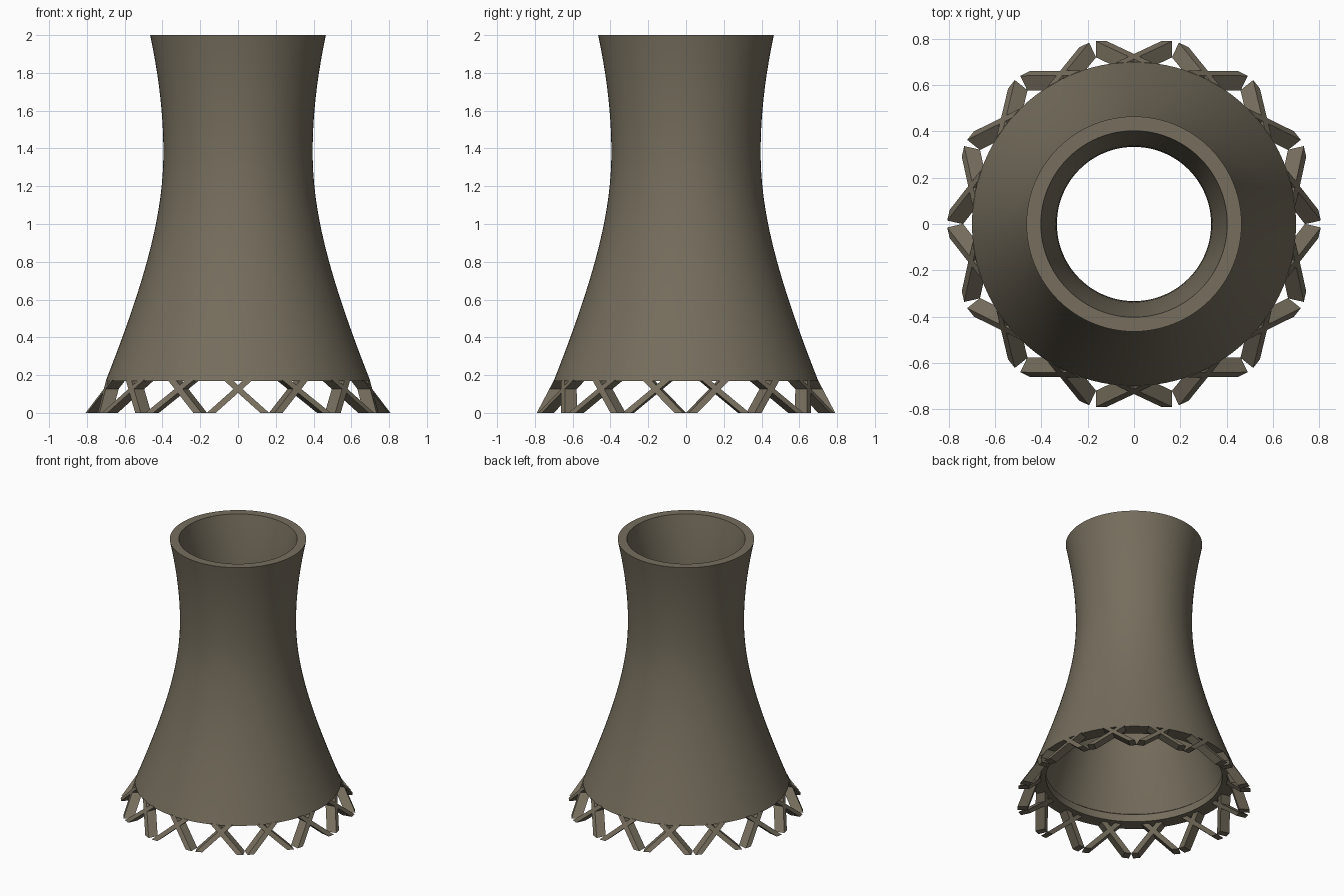
import bpy, bmesh
from math import sin, cos, pi, sqrt

if "Cube" in bpy.data.objects:
    bpy.data.objects.remove(bpy.data.objects["Cube"])

SEG, RINGS = 96, 28
BASE, TOP, THROAT_Z, THROAT_R = 0.17, 2.0, 1.38, 0.395
WALL = 0.062


def radius(z):
    # hyperbolic outline, tighter flare below the throat than above
    c = 0.827 if z < THROAT_Z else 1.0
    return THROAT_R * sqrt(1 + ((z - THROAT_Z) / c) ** 2)


def finish(bm, name):
    bmesh.ops.recalc_face_normals(bm, faces=bm.faces)
    me = bpy.data.meshes.new(name)
    bm.to_mesh(me)
    bm.free()
    ob = bpy.data.objects.new(name, me)
    bpy.context.collection.objects.link(ob)
    mat = bpy.data.materials.get("concrete")
    if mat is None:
        mat = bpy.data.materials.new("concrete")
        mat.diffuse_color = (0.18, 0.155, 0.11, 1)
        mat.use_nodes = True
        mat.node_tree.nodes["Principled BSDF"].inputs["Base Color"].default_value = mat.diffuse_color
    me.materials.append(mat)
    return ob


# Tower shell: closed wall profile revolved about z
heights = [BASE + (TOP - BASE) * i / RINGS for i in range(RINGS + 1)]
outer = [(radius(z), z) for z in heights]
inner = [(radius(z) - WALL, z) for z in reversed(heights) if z > 0.23]
lip = [(0.60, 0.225), (0.60, BASE)]
profile = outer + inner + lip

bm = bmesh.new()
rings = [[bm.verts.new((r * cos(2 * pi * s / SEG), r * sin(2 * pi * s / SEG), z))
          for r, z in profile] for s in range(SEG)]
n = len(profile)
for s in range(SEG):
    a, b = rings[s], rings[(s + 1) % SEG]
    for i in range(n):
        j = (i + 1) % n
        bm.faces.new((a[i], b[i], b[j], a[j]))
shell = finish(bm, "tower_shell")
bpy.context.view_layer.objects.active = shell
shell.select_set(True)
bpy.ops.object.shade_smooth_by_angle(angle=0.5)

# Ring of crossed legs: each leg is a leaning bar with level ends
COUNT, LEG_TOP = 14, 0.175
bm = bmesh.new()
for k in range(COUNT):
    ang = pi / 2 + 2 * pi * k / COUNT
    for side in (-1, 1):
        quads = []
        for x0, x1, y0, y1, z in ((0.118, 0.165, 0.72, 0.79, 0.0),
                                  (-0.078, -0.031, 0.628, 0.698, LEG_TOP)):
            quads.append([bm.verts.new((y * cos(ang) - side * x * sin(ang),
                                        y * sin(ang) + side * x * cos(ang), z))
                          for x, y in ((x0, y0), (x1, y0), (x1, y1), (x0, y1))])
        lo, hi = quads
        bm.faces.new(lo)
        bm.faces.new(hi)
        for i in range(4):
            j = (i + 1) % 4
            bm.faces.new((lo[i], lo[j], hi[j], hi[i]))
finish(bm, "crossed_legs")
